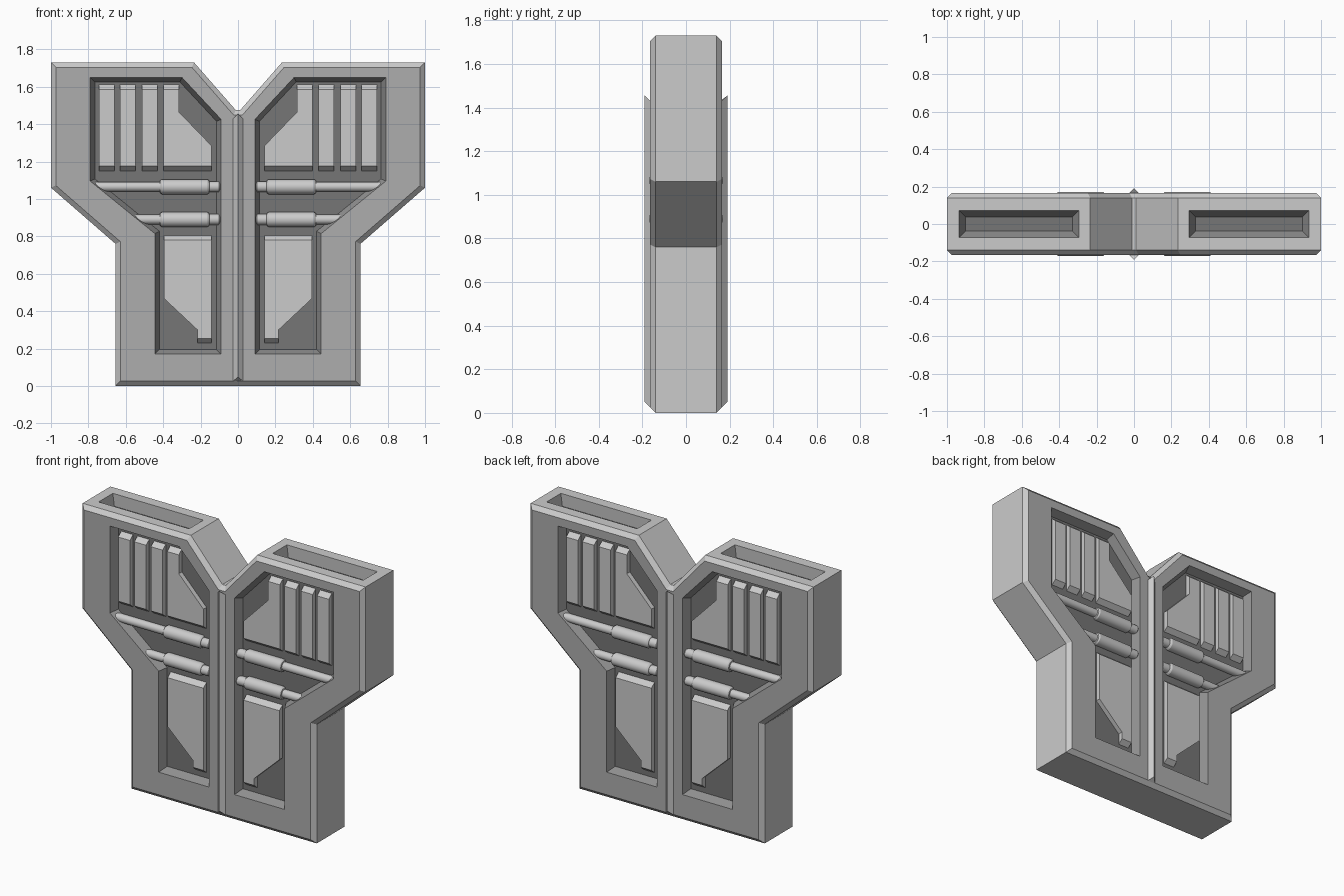
import bpy, bmesh, math
from mathutils import Vector

if "Cube" in bpy.data.objects:
    bpy.data.objects.remove(bpy.data.objects["Cube"])


def grey(name, v):
    m = bpy.data.materials.new(name)
    m.diffuse_color = (v, v, v, 1)
    m.use_nodes = True
    m.node_tree.nodes["Principled BSDF"].inputs["Base Color"].default_value = m.diffuse_color
    return m


FACE, SIDE = grey("face_grey", 0.42), grey("side_grey", 0.58)
DARK, WALL = grey("recess_grey", 0.18), grey("wall_grey", 0.28)
PANEL, ROD = grey("panel_grey", 0.62), grey("rod_grey", 0.52)


def loft(name, rings, mats, pick=lambda n: 0):
    """Closed solid through matching rings; pick chooses a material from the face normal."""
    bm = bmesh.new()
    rows = [[bm.verts.new(p) for p in r] for r in rings]
    n = len(rows[0])
    for a, b in zip(rows, rows[1:]):
        for i in range(n):
            j = (i + 1) % n
            bm.faces.new((a[i], a[j], b[j], b[i]))
    bm.faces.new(rows[0])
    bm.faces.new(rows[-1])
    bmesh.ops.recalc_face_normals(bm, faces=bm.faces)
    for f in bm.faces:
        f.material_index = pick(f.normal)
    me = bpy.data.meshes.new(name)
    bm.to_mesh(me)
    bm.free()
    for m in mats:
        me.materials.append(m)
    ob = bpy.data.objects.new(name, me)
    bpy.context.collection.objects.link(ob)
    return ob


def inset(poly, d):
    """Mitred inward offset of a counter-clockwise polygon."""
    out = []
    for i, p in enumerate(poly):
        p, a, b = Vector(p), Vector(poly[i - 1]), Vector(poly[(i + 1) % len(poly)])
        e1, e2 = (p - a).normalized(), (b - p).normalized()
        n1, n2 = Vector((-e1.y, e1.x)), Vector((-e2.y, e2.x))
        out.append(tuple(p + (n1 + n2) * d / (1 + n1.dot(n2))))
    return out


def at_y(poly, y):
    return [(x, y, z) for x, z in poly]


def mirror(ob, x=True, y=True):
    m = ob.modifiers.new("mirror", 'MIRROR')
    m.use_axis = (x, y, False)
    m.use_mirror_merge = False
    return ob


def cut(ob, cutter):
    m = ob.modifiers.new("cut", 'BOOLEAN')
    m.operation = 'DIFFERENCE'
    m.solver = 'EXACT'
    m.material_mode = 'TRANSFER'
    m.object = cutter
    cutter.hide_render = True
    cutter.hide_set(True)


FLOOR = -0.115

# body: chamfered Y-shaped slab
half = [(0.655, 0), (0.655, 0.76), (1, 1.06), (1, 1.73), (0.235, 1.73), (0.012, 1.475)]
outline = half + [(-x, z) for x, z in reversed(half)]
small = inset(outline, 0.026)
body = loft("body", [at_y(small, -0.165), at_y(outline, -0.14),
                     at_y(outline, 0.14), at_y(small, 0.165)],
            (FACE, SIDE), lambda n: 0 if abs(n.y) > 0.9 else 1)

# recessed fields on front and back
field = [(0.09, 0.17), (0.445, 0.17), (0.445, 0.815), (0.79, 1.095),
         (0.79, 1.65), (0.30, 1.65), (0.09, 1.425)]
cut(body, mirror(loft("field_cutter", [at_y(field, -0.3), at_y(field, -0.165),
                                       at_y(inset(field, 0.025), FLOOR)],
                      (DARK, WALL), lambda n: 0 if abs(n.y) > 0.9 else 1)))


# slots in the two top ends
def rect(x0, x1, y, z):
    return [(x0, -y, z), (x1, -y, z), (x1, y, z), (x0, y, z)]


cut(body, mirror(loft("slot_cutter", [rect(0.295, 0.935, 0.072, 1.9), rect(0.295, 0.935, 0.072, 1.73),
                                      rect(0.33, 0.90, 0.037, 1.67)],
                      (DARK, WALL), lambda n: 0 if abs(n.z) > 0.9 else 1), y=False))

# centre ridge: pointed strip on both faces
ridge = []
for z_in, z_mid, z_tip in ((0.005, 0.025, 0.05), (1.41, 1.43, 1.455)):
    ridge.append([(-0.05, -0.13, z_in), (0.05, -0.13, z_in), (0.026, -0.165, z_mid),
                  (0, -0.19, z_tip), (-0.026, -0.165, z_mid)])
mirror(loft("centre_ridge", ridge, (SIDE,)), x=False)


# raised panels with sloped top and bottom ends
def panel(name, poly):
    lo, hi = min(p[1] for p in poly), max(p[1] for p in poly)
    front = [(x, min(max(z, lo + 0.03), hi - 0.03)) for x, z in poly]
    mirror(loft(name, [at_y(poly, FLOOR + 0.005), at_y(front, -0.146)], (PANEL,)))


for i, x in enumerate((0.43, 0.547, 0.661)):
    panel(f"upper_bar_{i + 1}", [(x, 1.145), (x + 0.083, 1.145),
                                 (x + 0.083, 1.615), (x, 1.615)])
panel("upper_panel", [(0.142, 1.145), (0.398, 1.145), (0.398, 1.615),
                      (0.316, 1.615), (0.316, 1.465), (0.142, 1.285)])
panel("lower_panel", [(0.142, 0.225), (0.217, 0.225), (0.217, 0.30), (0.395, 0.467),
                      (0.395, 0.81), (0.142, 0.81)])


# turned rods: rounded inner end, thick sleeve, thin shaft into the wall
def rod(name, z, x_end):
    prof = [(0.086, 0.012), (0.091, 0.022), (0.101, 0.029), (0.153, 0.029), (0.155, 0.034),
            (0.164, 0.04), (0.407, 0.04), (0.416, 0.034), (0.418, 0.026), (x_end, 0.026)]
    n = 16
    rings = [[(x, -0.13 + r * math.cos(2 * math.pi * k / n), z + r * math.sin(2 * math.pi * k / n))
              for k in range(n)] for x, r in prof]
    ob = mirror(loft(name, rings, (ROD,)))
    bpy.ops.object.select_all(action='DESELECT')
    ob.select_set(True)
    bpy.context.view_layer.objects.active = ob
    bpy.ops.object.shade_smooth_by_angle(angle=math.radians(30))


rod("upper_rod", 1.065, 0.79)
rod("lower_rod", 0.89, 0.57)
